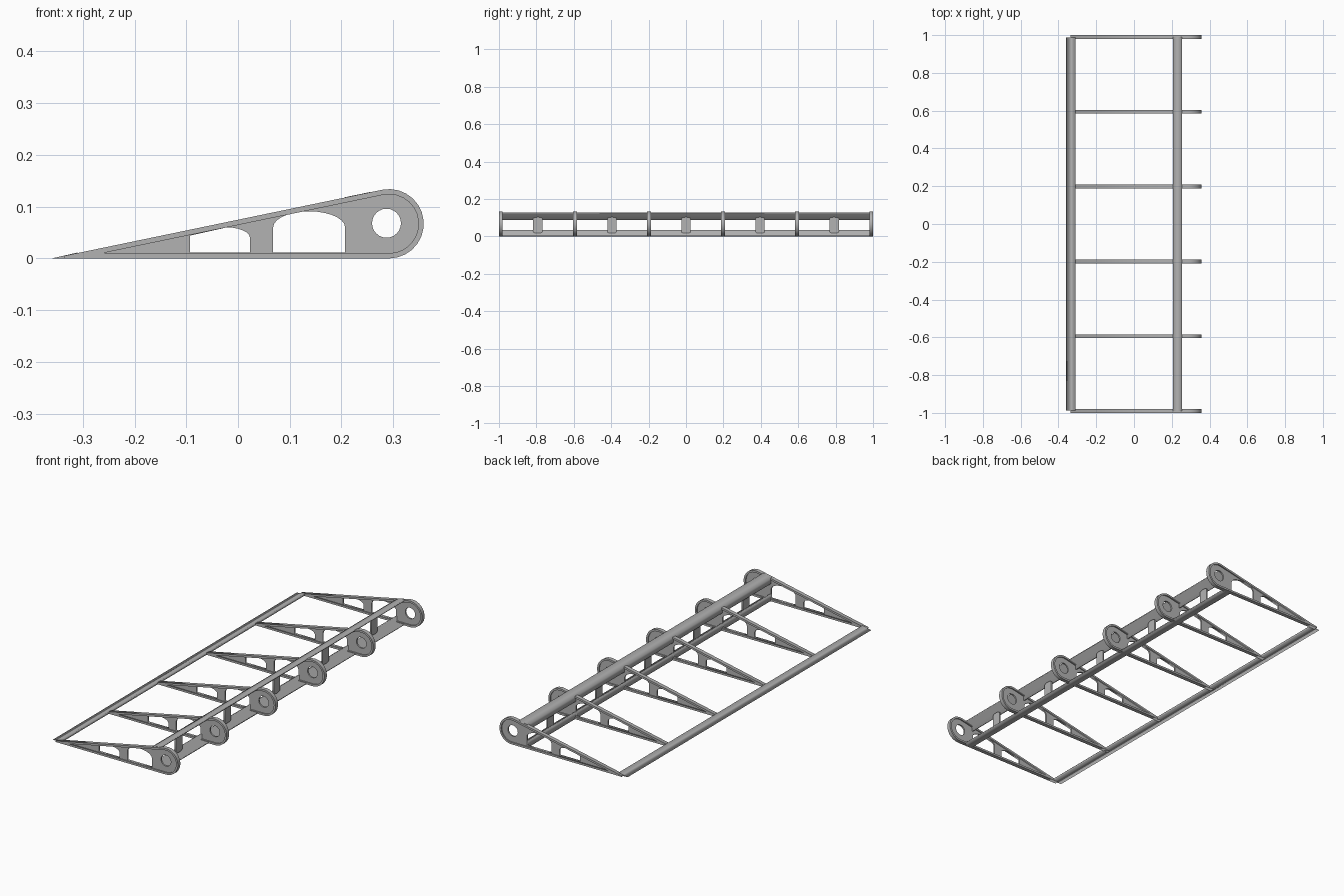
import bpy
import math

cube = bpy.data.objects.get("Cube")
if cube:
    bpy.data.objects.remove(cube, do_unlink=True)

grey = bpy.data.materials.new("plain_grey")
grey.use_nodes = True
GREY = (0.45, 0.45, 0.45, 1)
grey.diffuse_color = GREY
grey.node_tree.nodes["Principled BSDF"].inputs["Base Color"].default_value = GREY

NOSE_X, NOSE_Z, NOSE_R, RIM = 0.292, 0.067, 0.067, 0.01
TAPER = 2 * math.atan(NOSE_R / (NOSE_X + 0.36))
SLOPE = math.tan(TAPER)


def arc(cx, cz, rx, rz, start, end, steps):
    angles = [math.radians(start + (end - start) * i / steps) for i in range(steps + 1)]
    return [(cx + rx * math.cos(a), cz + rz * math.sin(a)) for a in angles]


def teardrop(radius):
    """Teardrop outline: a tapering tail tangent to a round nose."""
    tail = NOSE_X - radius / math.tan(TAPER / 2)
    nose = arc(NOSE_X, NOSE_Z, radius, radius, -90, 90 + math.degrees(TAPER), 14)
    return [(tail, NOSE_Z - radius)] + nose


def extrude(name, loops, depth, y=0.0):
    """Extrude x-z loops along y; inner loops become holes."""
    curve = bpy.data.curves.new(name, "CURVE")
    curve.dimensions = "2D"
    curve.fill_mode = "BOTH"
    curve.extrude = depth / 2
    for loop in loops:
        spline = curve.splines.new("POLY")
        spline.points.add(len(loop) - 1)
        for point, (px, pz) in zip(spline.points, loop):
            point.co = (px, pz, 0, 1)
        spline.use_cyclic_u = True
    temp = bpy.data.objects.new(name + "_curve", curve)
    bpy.context.scene.collection.objects.link(temp)
    bpy.context.view_layer.update()
    graph = bpy.context.evaluated_depsgraph_get()
    mesh = bpy.data.meshes.new_from_object(temp.evaluated_get(graph))
    bpy.data.objects.remove(temp, do_unlink=True)
    mesh.name = name
    mesh.materials.clear()
    mesh.materials.append(grey)
    return place(name, mesh, (0, y, 0), (math.pi / 2, 0, 0))


def place(name, mesh, location, rotation):
    obj = bpy.data.objects.new(name, mesh)
    obj.location = location
    obj.rotation_euler = rotation
    bpy.context.scene.collection.objects.link(obj)
    return obj


# Rib: raised rim around a thin web with two arched cutouts and a nose hole
outer = teardrop(NOSE_R)
outer[0:1] = [(-0.335, 0.025 * SLOPE), (-0.335, 0)]
inner = teardrop(NOSE_R - RIM)
rear_cutout = [(-0.093, 0.011), (0.023, 0.011)] + \
    arc(-0.022, 0.040, 0.045, 0.020, 0, 90, 6) + [(-0.03, 0.058), (-0.093, 0.044)]
front_cutout = [(0.068, 0.011), (0.207, 0.011)] + \
    arc(0.1375, 0.060, 0.0695, 0.031, 0, 180, 14)
nose_hole = arc(0.287, 0.068, 0.028, 0.028, 0, 345, 23)

rib_y = [-0.99 + 0.396 * i for i in range(6)]
rim = extrude("rib_rim", [outer, inner], 0.02, rib_y[0])
web = extrude("rib_web", [teardrop(NOSE_R - RIM / 2), rear_cutout, front_cutout, nose_hole],
              0.008, rib_y[0])
for y in rib_y[1:]:
    for part in (rim, web):
        place(part.name.split(".")[0], part.data, (0, y, 0), part.rotation_euler)

# Trailing edge wedge
extrude("trailing_edge", [[(-0.36, 0), (-0.31, 0), (-0.31, 0.05 * SLOPE + 0.001)]], 1.975)

# Spar caps: angle sections along the top and bottom skins
BACK, FRONT, WALL = 0.207, 0.255, 0.006


def skin(x):
    return (x + 0.36) * SLOPE + 0.0005


extrude("lower_spar_cap", [[(BACK, 0), (FRONT, 0), (FRONT, WALL), (BACK + WALL, WALL),
                            (BACK + WALL, 0.034), (BACK, 0.034)]], 1.98)
extrude("upper_spar_cap", [[(BACK, skin(BACK)), (BACK, 0.088), (BACK + WALL, 0.088),
                            (BACK + WALL, skin(BACK + WALL) - WALL),
                            (FRONT, skin(FRONT) - WALL), (FRONT, skin(FRONT))]], 1.98)

# Spar posts: round-ended plates bridging the two caps between ribs
outline = arc(0, 0.094, 0.025, 0.009, 0, 180, 8) + arc(0, 0.026, 0.025, 0.009, 180, 360, 8)
post = extrude("spar_post", [outline], 0.008)
for i, y in enumerate(rib_y[:-1]):
    obj = post if i == 0 else place("spar_post", post.data, (0, 0, 0), (0, 0, 0))
    obj.location = (BACK + WALL + 0.004, y + 0.198, 0)
    obj.rotation_euler = (math.pi / 2, 0, math.pi / 2)
